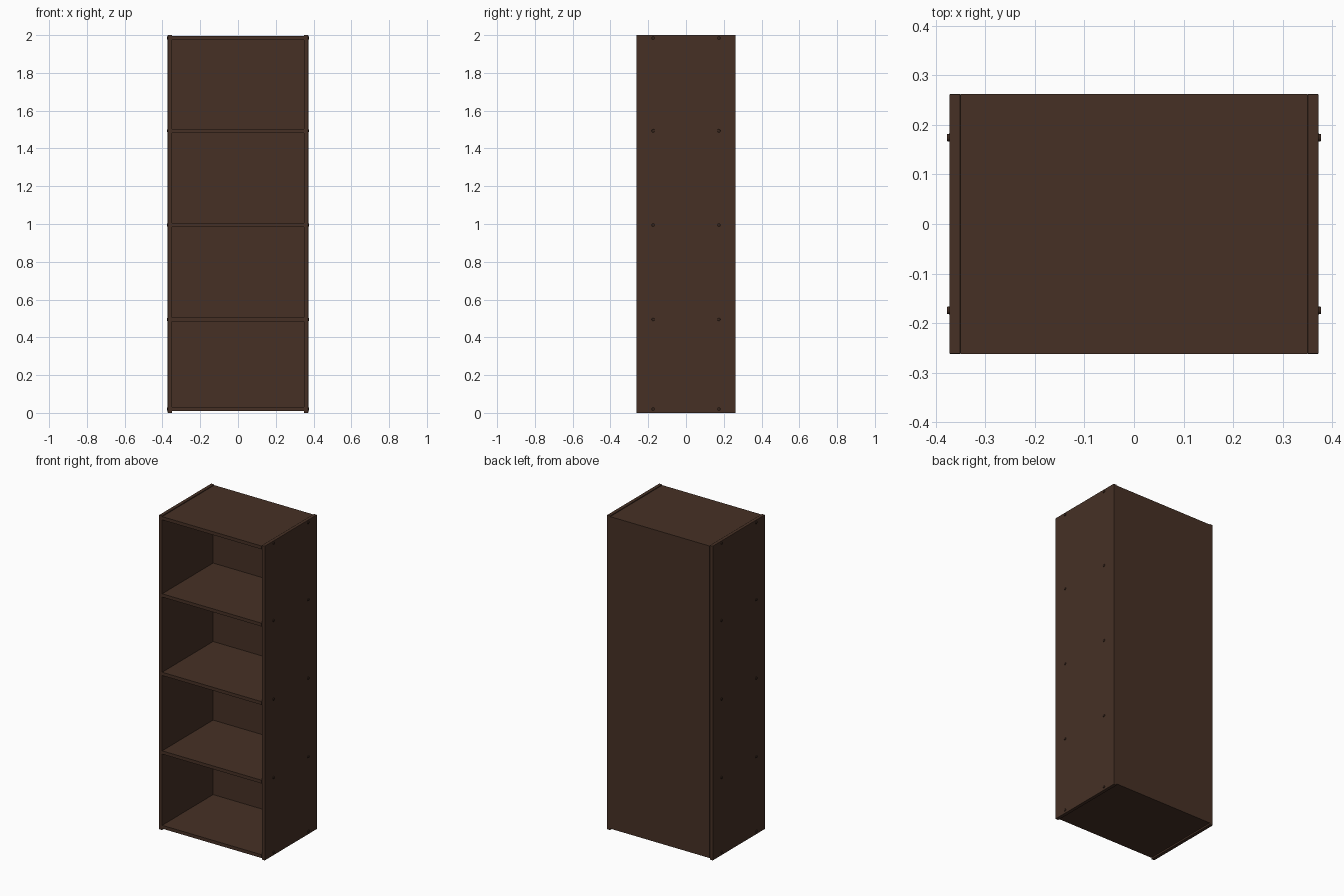
import bpy, bmesh, math
from mathutils import Matrix

if "Cube" in bpy.data.objects:
    bpy.data.objects.remove(bpy.data.objects["Cube"])


def material(name, rgb):
    m = bpy.data.materials.new(name)
    m.diffuse_color = (*rgb, 1)
    m.use_nodes = True
    m.node_tree.nodes["Principled BSDF"].inputs["Base Color"].default_value = m.diffuse_color
    return m


WOOD = material("dark brown wood", (0.061, 0.030, 0.0185))
SCREW = material("darker brown screw", (0.045, 0.022, 0.014))

HALF_W, HALF_D, THICK = 0.372, 0.262, 0.022
INNER = HALF_W - THICK


def finish(bm, name, mat):
    mesh = bpy.data.meshes.new(name)
    bm.to_mesh(mesh)
    bm.free()
    mesh.materials.append(mat)
    ob = bpy.data.objects.new(name, mesh)
    bpy.context.collection.objects.link(ob)
    return ob


def box(name, lo, hi, bevel=0.0):
    """Axis-aligned board between two corners, with optional eased edges."""
    bm = bmesh.new()
    bmesh.ops.create_cube(bm, size=1)
    for v in bm.verts:
        v.co = [lo[i] + (v.co[i] + 0.5) * (hi[i] - lo[i]) for i in range(3)]
    ob = finish(bm, name, WOOD)
    if bevel:
        mod = ob.modifiers.new("eased edges", 'BEVEL')
        mod.width, mod.segments = bevel, 2
    return ob


# Side panels, full height
for side, label in ((-1, "left"), (1, "right")):
    xs = sorted((side * INNER, side * HALF_W))
    box(label + "_side_panel", (xs[0], -HALF_D, 0), (xs[1], HALF_D, 2), 0.002)

# Bottom, three shelves and top
boards = [("bottom_panel", 0.010), ("lower_shelf", 0.484), ("middle_shelf", 0.984),
          ("upper_shelf", 1.483), ("top_panel", 1.974)]
for name, z in boards:
    back = HALF_D if "panel" in name else HALF_D - 0.012
    box(name, (-INNER, -HALF_D, z), (INNER, back, z + 0.021))

# Back panel, set between top and bottom
box("back_panel", (-INNER, HALF_D - 0.012, 0.031), (INNER, HALF_D, 1.974))

# Screw heads on both sides, at the ends of every board
for side, label in ((-1, "left"), (1, "right")):
    bm = bmesh.new()
    for _, z in boards:
        for y in (-0.174, 0.174):
            place = (Matrix.Translation((side * (HALF_W + 0.001), y, z + 0.0105))
                     @ Matrix.Rotation(side * math.pi / 2, 4, 'Y'))
            bmesh.ops.create_cone(bm, cap_ends=True, segments=16, radius1=0.009,
                                  radius2=0.007, depth=0.007, matrix=place)
    finish(bm, label + "_screws", SCREW)
